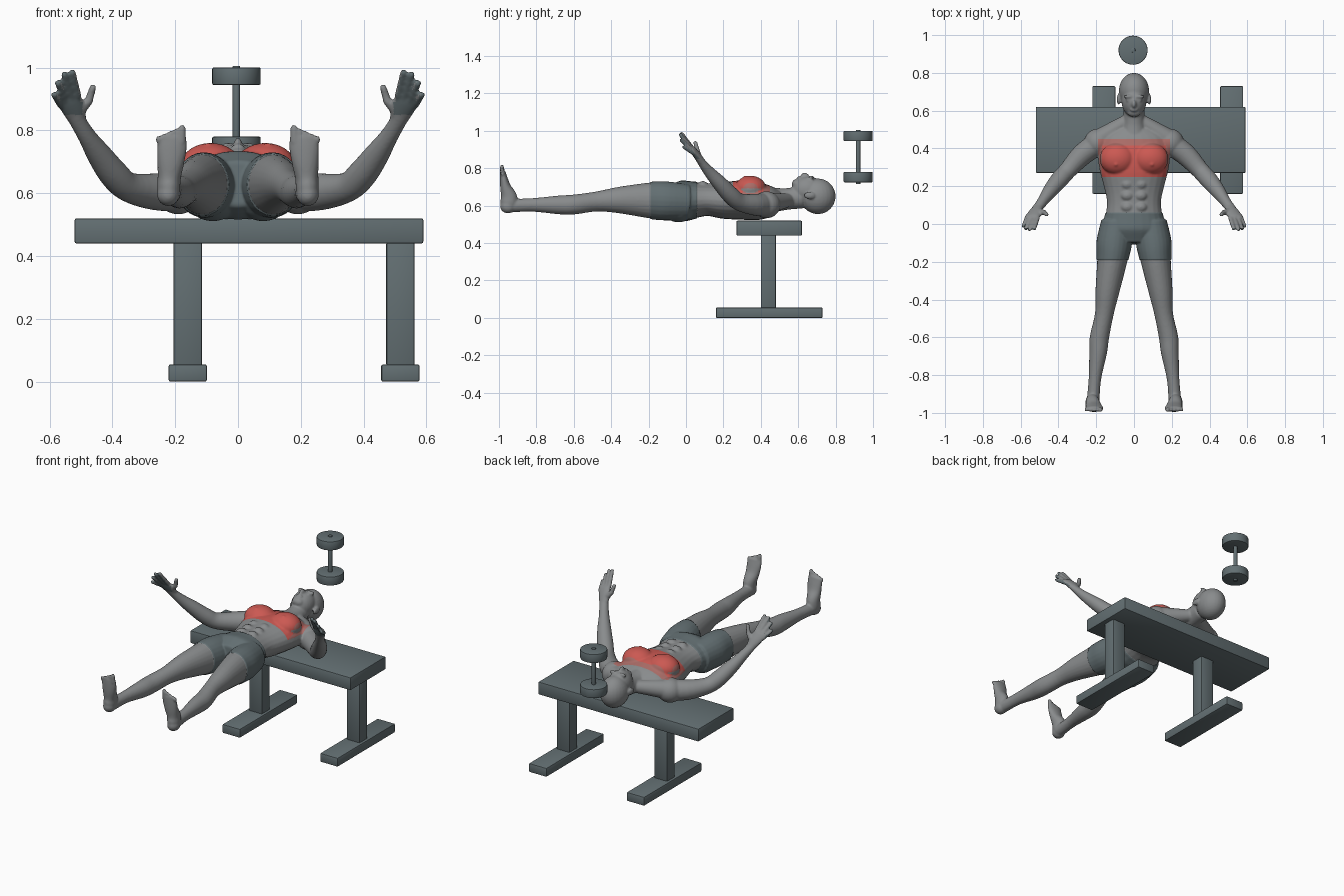
import bpy, bmesh, math
from mathutils import Vector, Matrix

cube = bpy.data.objects.get("Cube")
if cube:
    bpy.data.objects.remove(cube)


def material(name, rgb):
    m = bpy.data.materials.new(name)
    m.use_nodes = True
    m.diffuse_color = (*rgb, 1)
    bsdf = next(n for n in m.node_tree.nodes if n.type == 'BSDF_PRINCIPLED')
    bsdf.inputs["Base Color"].default_value = (*rgb, 1)
    return m


SKIN = material("skin grey", (.25, .26, .265))
SLATE = material("slate", (.125, .16, .17))
RED = material("muscle red", (.60, .10, .085))
FADE = material("faded red", (.40, .15, .135))


def add_object(name, mesh, mats):
    ob = bpy.data.objects.new(name, mesh)
    bpy.context.collection.objects.link(ob)
    for m in mats:
        mesh.materials.append(m)
    return ob


def hard_part(name, bm, bevel):
    # bevelled part with sharp edges kept
    edges = [e for e in bm.edges if e.calc_face_angle(0) > 1]
    bmesh.ops.bevel(bm, geom=edges, offset=bevel, segments=2, profile=.5, affect='EDGES')
    mesh = bpy.data.meshes.new(name)
    bm.to_mesh(mesh)
    bm.free()
    ob = add_object(name, mesh, [SLATE])
    bpy.ops.object.select_all(action='DESELECT')
    ob.select_set(True)
    bpy.context.view_layer.objects.active = ob
    bpy.ops.object.shade_smooth_by_angle(angle=math.radians(40))


def box(name, lo, hi):
    lo, hi = Vector(lo), Vector(hi)
    bm = bmesh.new()
    bmesh.ops.create_cube(bm, size=1, matrix=Matrix.Translation((lo + hi) / 2)
                          @ Matrix.Diagonal((*(hi - lo), 1)))
    hard_part(name, bm, .006)


def disc(name, r, z0, z1, bevel):
    bm = bmesh.new()
    bmesh.ops.create_cone(bm, cap_ends=True, segments=40, radius1=r, radius2=r, depth=z1 - z0,
                          matrix=Matrix.Translation((-.005, .92, (z0 + z1) / 2)))
    hard_part(name, bm, bevel)


# Bench
box("bench_top", (-.52, .27, .44), (.59, .62, .52))
for side, x in (("right", -.16), ("left", .517)):
    box(side + "_bench_post", (x - .045, .40, .05), (x + .045, .48, .445))
    box(side + "_bench_foot", (x - .061, .16, 0), (x + .061, .73, .055))

# Dumbbell
disc("dumbbell_bar", .012, .715, 1.005, .002)
disc("lower_weight", .077, .725, .78, .004)
disc("upper_weight", .077, .945, 1.0, .004)

# Figure: overlapping volumes that are fused afterwards
body = bmesh.new()


def blob(c, r, both=True):
    for s in (1, -1) if both else (1,):
        bmesh.ops.create_uvsphere(body, u_segments=24, v_segments=16, radius=1,
                                  matrix=Matrix.Translation((s * c[0], c[1], c[2]))
                                  @ Matrix.Diagonal((*r, 1)))


def spline(pts, n=4):
    # smooth curve through rows of (x, y, z, half width, half depth)
    out = []
    for i in range(len(pts) - 1):
        a, b, c, d = (pts[max(0, min(len(pts) - 1, i + k))] for k in (-1, 0, 1, 2))
        for j in range(n):
            t = j / n
            out.append([q + .5 * t * (r - p + t * (2 * p - 5 * q + 4 * r - s
                                                   + t * (3 * (q - r) + s - p)))
                        for p, q, r, s in zip(a, b, c, d)])
    return out + [list(pts[-1])]


def tube(pts, ref=(1, 0, 0), both=True, sides=24):
    rows = spline(pts)
    for s in (1, -1) if both else (1,):
        rings = []
        for i, row in enumerate(rows):
            t = Vector(rows[min(i + 1, len(rows) - 1)][:3]) - Vector(rows[max(i - 1, 0)][:3])
            t.normalize()
            u = Vector(ref)
            u = (u - t * u.dot(t)).normalized()
            v = t.cross(u)
            ring = []
            for k in range(sides):
                a = math.tau * k / sides
                p = Vector(row[:3]) + u * row[3] * math.cos(a) + v * row[4] * math.sin(a)
                ring.append(body.verts.new((s * p.x, p.y, p.z)))
            rings.append(ring)
        for r0, r1 in zip(rings, rings[1:]):
            for k in range(sides):
                n = (k + 1) % sides
                body.faces.new((r0[k], r0[n], r1[n], r1[k]))
        body.faces.new(rings[0])
        body.faces.new(rings[-1])


def digit(a, b, r):
    # finger or toe with rounded ends
    tube([(*a, r, r), (*b, r * .85, r * .85)], ref=(1, .1, .05), sides=12)
    blob(b, (r * .85,) * 3)


# Torso: station, half width, back height, front height
torso = [(.51, .09, .60, .685), (.47, .16, .56, .705), (.40, .19, .525, .725),
         (.30, .185, .525, .735), (.20, .16, .53, .725), (.12, .143, .545, .72),
         (.05, .15, .535, .725), (-.03, .168, .52, .73), (-.10, .12, .56, .70)]
tube([(0, y, (lo + hi) / 2, w, (hi - lo) / 2) for y, w, lo, hi in torso], both=False)
blob((.087, .345, .69), (.095, .085, .07))
blob((.095, .315, .753), (.009, .009, .009))
blob((.08, -.04, .60), (.09, .09, .085))
for y in (.09, .15, .21):
    blob((.036, y, .70), (.036, .03, .032))

# Neck and head
tube([(0, .45, .63, .08, .07), (0, .53, .635, .058, .058), (0, .62, .645, .055, .06)], both=False)
tube([(.03, .55, .63, .035, .035), (.17, .455, .615, .055, .055)], ref=(0, 0, 1))
blob((0, .705, .65), (.08, .095, .095), False)
blob((0, .65, .682), (.066, .085, .076), False)
blob((0, .592, .715), (.036, .026, .028), False)
blob((0, .635, .755), (.013, .024, .022), False)
blob((0, .604, .748), (.022, .01, .009), False)
blob((.03, .675, .749), (.026, .009, .012))
blob((.03, .655, .745), (.013, .008, .009))
blob((.081, .66, .655), (.01, .03, .02))

# Arms
blob((.19, .43, .605), (.075, .075, .072))
tube([(.17, .44, .605, .06, .066), (.27, .37, .605, .058, .058), (.35, .285, .62, .047, .047),
      (.395, .235, .66, .047, .046), (.44, .18, .72, .04, .04), (.48, .125, .78, .029, .03),
      (.51, .085, .83, .027, .022), (.518, .072, .85, .029, .021)])
across = (.9, .1, -.4)
tube([(.508, .09, .825, .026, .02), (.522, .062, .865, .037, .02), (.538, .037, .898, .04, .016),
      (.541, .03, .908, .036, .01)], ref=across)
for base, tip in (((.510, .033, .908), (.527, -.023, .985)), ((.530, .03, .905), (.553, -.028, .978)),
                  ((.548, .035, .893), (.573, -.024, .95)), ((.562, .045, .878), (.585, -.01, .913))):
    digit(base, tip, .0125)
digit((.508, .07, .855), (.475, .06, .895), .017)
digit((.475, .06, .895), (.462, .05, .937), .013)

# Legs and feet
tube([(.09, .01, .62, .08, .09), (.105, -.10, .625, .09, .10), (.115, -.19, .628, .08, .096),
      (.14, -.35, .63, .064, .072), (.158, -.48, .622, .049, .053), (.183, -.60, .606, .051, .053),
      (.19, -.68, .604, .047, .05), (.207, -.82, .604, .033, .036), (.217, -.94, .60, .034, .036)])
blob((.222, -.952, .597), (.036, .042, .038))
tube([(.222, -.95, .575, .024, .03), (.221, -.947, .61, .036, .045), (.219, -.947, .65, .037, .043),
      (.214, -.965, .70, .043, .029), (.21, -.975, .75, .048, .02), (.21, -.98, .782, .045, .014)])
for i in range(5):
    x = .18 + i * .0185
    digit((x, -.98, .765), (x - .002, -.984, .807 - i * .008), .0135 if i == 0 else .0105)

# Fuse the volumes into one smooth skin
bmesh.ops.recalc_face_normals(body, faces=body.faces)
raw = bpy.data.meshes.new("figure_volumes")
body.to_mesh(raw)
body.free()
source = add_object("figure_volumes", raw, [])
remesh = source.modifiers.new("fuse", 'REMESH')
remesh.mode = 'VOXEL'
remesh.voxel_size = .006
smooth = source.modifiers.new("soften", 'SMOOTH')
smooth.factor = .5
smooth.iterations = 3
graph = bpy.context.evaluated_depsgraph_get()
skin = bpy.data.meshes.new_from_object(source.evaluated_get(graph))
bpy.data.objects.remove(source)
skin.name = "figure"
skin.materials.clear()

# Cut clean borders for the shorts and chest
bm = bmesh.new()
bm.from_mesh(skin)
WAIST, HEM = .06, -.19
cuts = [((0, y, 0), (0, 1, 0)) for y in (WAIST, HEM, .25, .415, .45)]
cuts += [((x, 0, 0), (1, 0, 0)) for x in (-.19, -.17, .17, .19)]
for co, no in cuts:
    bmesh.ops.bisect_plane(bm, geom=bm.verts[:] + bm.edges[:] + bm.faces[:],
                           plane_co=co, plane_no=no, dist=1e-5)
bm.normal_update()

# Shorts, red chest and dark palms
for f in bm.faces:
    c, n = f.calc_center_median(), f.normal
    x = abs(c.x)
    out = n.x * math.copysign(.6, c.x) - n.y * .75
    f.smooth = True
    f.material_index = 0
    if x < .3 and HEM < c.y < WAIST:
        f.material_index = 1
    elif x < .19 and .25 < c.y < .45 and c.z > .65 and n.z > .05:
        f.material_index = 3 if x > .17 or c.y > .415 else 2
    elif x > .495 and c.z > .85 and out > .1:
        f.material_index = 1

# Cloth stands slightly off the skin
moves = [(v, v.normal * .004) for v in bm.verts
         if abs(v.co.x) < .3 and HEM + 1e-4 < v.co.y < WAIST - 1e-4]
for v, d in moves:
    v.co += d
bm.to_mesh(skin)
bm.free()
add_object("figure", skin, [SKIN, SLATE, RED, FADE])
